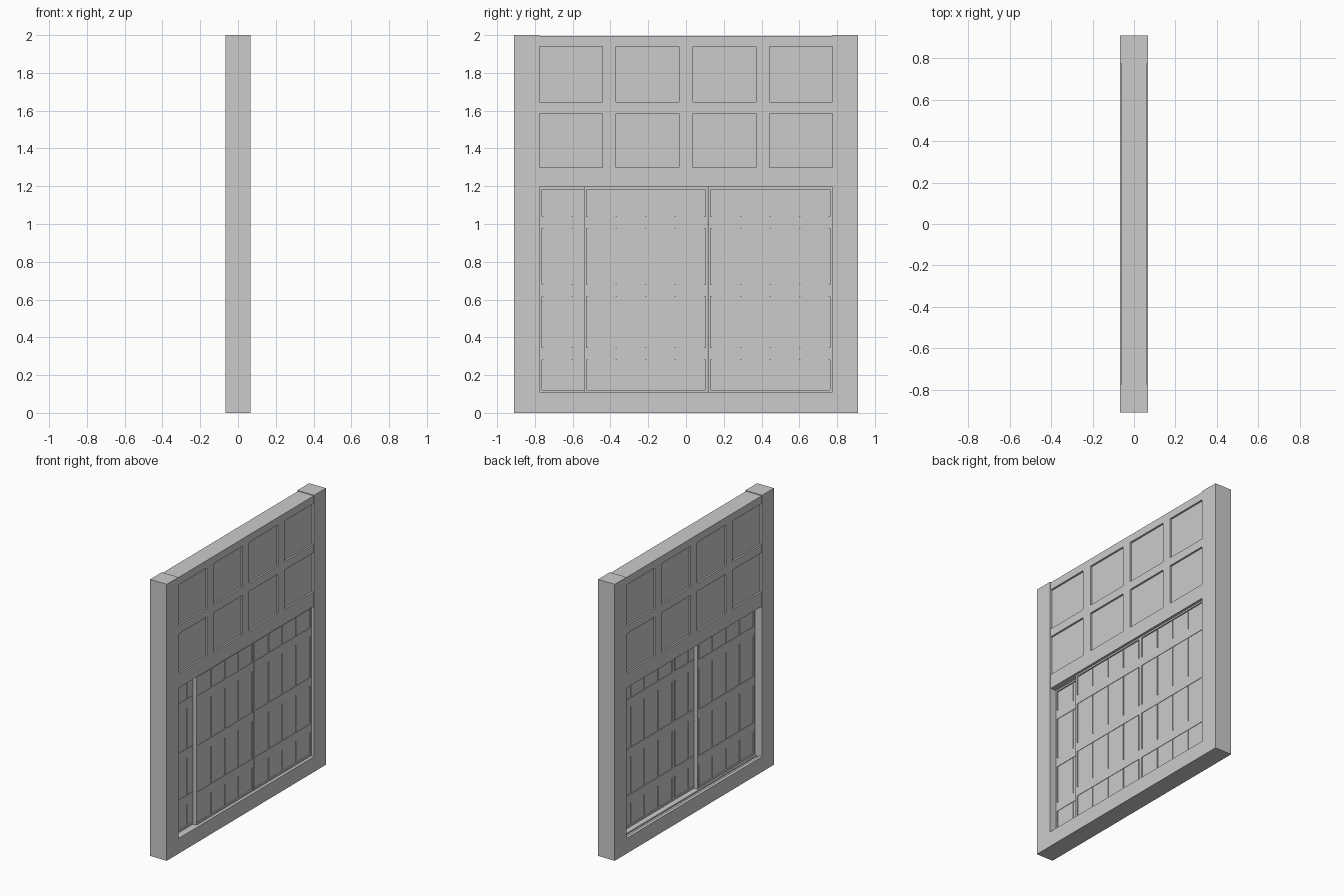
import bpy

if "Cube" in bpy.data.objects:
    bpy.data.objects.remove(bpy.data.objects["Cube"])


def box(name, x, y, z):
    """Axis-aligned box from (min, max) ranges."""
    bpy.ops.mesh.primitive_cube_add(
        size=1, location=[(r[0] + r[1]) / 2 for r in (x, y, z)])
    o = bpy.context.object
    o.name = name
    o.scale = [r[1] - r[0] for r in (x, y, z)]
    bpy.ops.object.transform_apply(location=False, rotation=False, scale=True)
    return o


POST_X, RAIL_X, PANEL_X = 0.067, 0.063, 0.050
INNER, OUTER = 0.775, 0.91
span = (-INNER, INNER)

# Outer posts
for s, name in ((-1, "post_left"), (1, "post_right")):
    box(name, (-POST_X, POST_X), sorted((s * INNER, s * OUTER)), (0, 2))

# Sill with a shallow empty track on the rear side
box("sill", (-POST_X, POST_X), span, (0, 0.10))
for a, b in ((-POST_X, -0.045), (-0.022, 0.018), (0.018, POST_X)):
    box("sill_track", (a, b), span, (0.10, 0.11))

# Lintel, middle rail and top rail
for name, z in (("lintel", (1.195, 1.30)), ("middle_rail", (1.585, 1.645)),
                ("top_rail", (1.94, 1.995))):
    box(name, (-RAIL_X, RAIL_X), span, z)

# Upper transom panels and their mullions
for z in ((1.30, 1.585), (1.645, 1.94)):
    box("transom_panel", (-PANEL_X, PANEL_X), span, z)
    for y in (-0.406, 0, 0.406):
        box("transom_mullion", (-RAIL_X, RAIL_X), (y - 0.036, y + 0.036), z)


def door(name, y0, y1, x0, x1):
    """Plank door: thin frame, grooved boards and three flush battens."""
    z0, z1, edge, gap, inset = 0.11, 1.195, 0.012, 0.008, 0.004
    # Thin border frame
    for y in ((y0, y0 + edge), (y1 - edge, y1)):
        box(name + "_stile", (x0, x1), y, (z0, z1))
    for z in ((z0, z0 + edge), (z1 - edge, z1)):
        box(name + "_rail", (x0, x1), (y0 + edge, y1 - edge), z)
    # Backing core seen at the bottom of the grooves
    box(name + "_core", (x0 + 0.009, x1 - 0.009),
        (y0 + edge, y1 - edge), (z0 + edge, z1 - edge))
    # Four vertical boards
    pitch = (y1 - y0 - 2 * edge - gap) / 4
    for i in range(4):
        a = y0 + edge + gap + i * pitch
        box(name + "_board", (x0 + inset, x1 - inset), (a, a + pitch - gap),
            (z0 + edge + gap, z1 - edge - gap))
    # Horizontal battens
    for z in (0.3125, 0.648, 1.008):
        box(name + "_batten", (x0 + 0.001, x1 - 0.001),
            (y0 + edge, y1 - edge), (z - 0.0325, z + 0.0325))


# Two doors on the front track, one on the rear track
door("door_right", 0.117, 0.775, 0.018, 0.045)
door("door_middle", -0.54, 0.115, 0.018, 0.045)
door("door_left", -0.775, -0.118, -0.010, 0.017)
